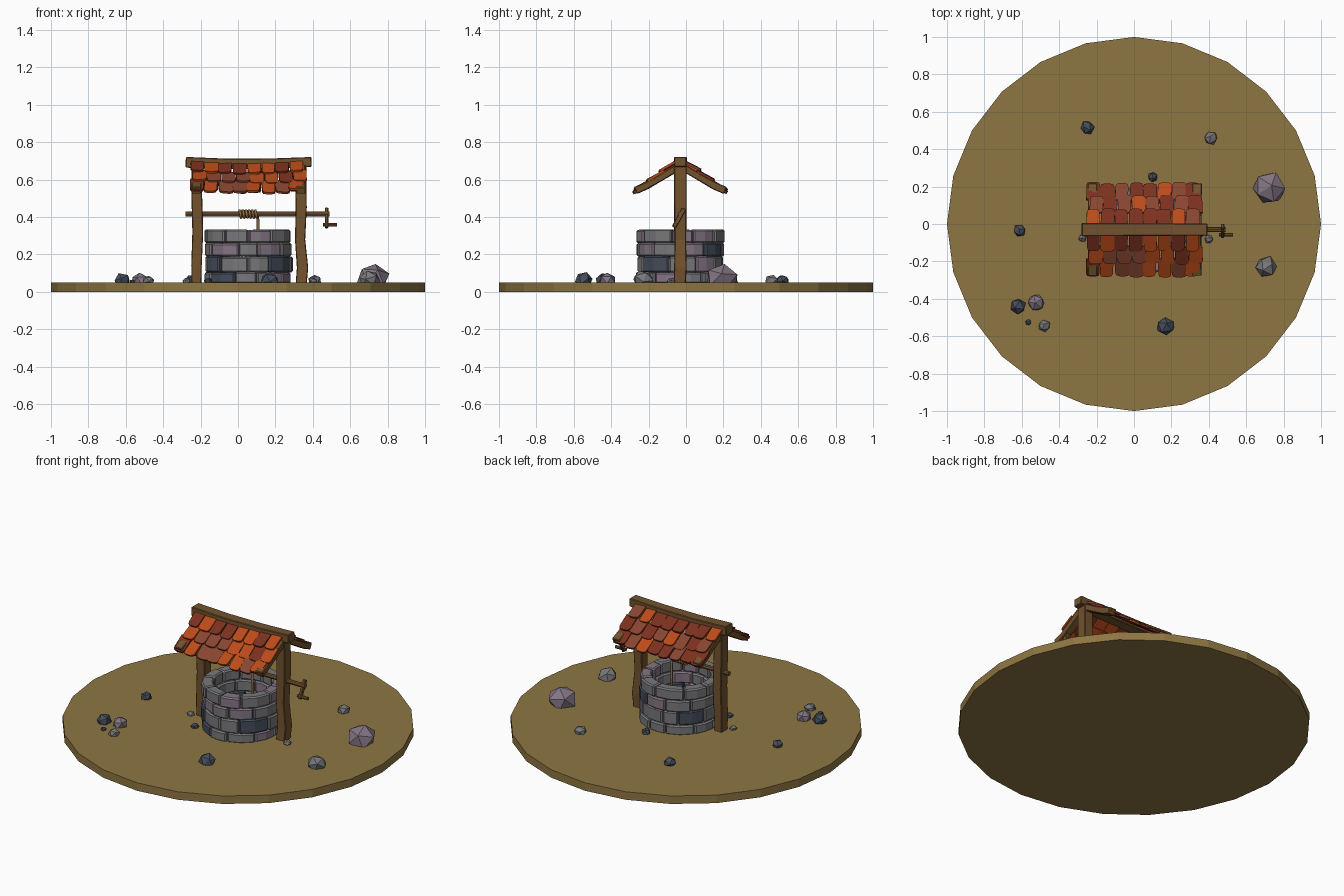
import bpy, bmesh, math, random
from mathutils import Vector, Matrix

if "Cube" in bpy.data.objects:
    bpy.data.objects.remove(bpy.data.objects["Cube"])

random.seed(7)
CX, CY, TOP = 0.055, -0.03, 0.05          # well centre and ground level


def mat(name, r, g, b):
    m = bpy.data.materials.new(name)
    m.diffuse_color = (r, g, b, 1)
    m.use_nodes = True
    m.node_tree.nodes["Principled BSDF"].inputs["Base Color"].default_value = m.diffuse_color
    return m


DIRT = mat("dirt", .27, .18, .055)
WOOD = mat("wood", .17, .085, .027)
ROPE = mat("rope", .30, .17, .06)
STONES = [mat("grey_stone", .19, .185, .195), mat("lilac_stone", .23, .18, .23),
          mat("blue_stone", .06, .075, .105)]
TILES = [mat("orange_tile", .50, .07, .01), mat("brown_tile", .25, .06, .03),
         mat("red_tile", .20, .03, .013)]


def finish(name, bm, mats, bevel=0):
    bmesh.ops.recalc_face_normals(bm, faces=bm.faces)
    me = bpy.data.meshes.new(name)
    bm.to_mesh(me)
    bm.free()
    for m in mats:
        me.materials.append(m)
    ob = bpy.data.objects.new(name, me)
    bpy.context.collection.objects.link(ob)
    if bevel:
        mod = ob.modifiers.new("bevel", "BEVEL")
        mod.width, mod.segments = bevel, 1
        mod.limit_method, mod.angle_limit = "ANGLE", math.radians(50)
    return ob


def loft(bm, sections, mi=0):
    """Skin equal-length point loops into a closed solid."""
    rings = [[bm.verts.new(p) for p in s] for s in sections]
    n = len(rings[0])
    faces = [bm.faces.new(rings[0]), bm.faces.new(rings[-1][::-1])]
    for a, b in zip(rings, rings[1:]):
        for i in range(n):
            j = (i + 1) % n
            faces.append(bm.faces.new((a[i], a[j], b[j], b[i])))
    for f in faces:
        f.material_index = mi


def beam(name, pts, w, h, side):
    """Rectangular timber along pts; w is measured along the side axis."""
    pts, side, secs = [Vector(p) for p in pts], Vector(side), []
    for i, p in enumerate(pts):
        d = (pts[min(i + 1, len(pts) - 1)] - pts[max(i - 1, 0)]).normalized()
        up = d.cross(side).normalized()
        k = random.uniform(.93, 1.07)
        secs.append([p + side * w / 2 * a * k + up * h / 2 * b * k
                     for a, b in ((-1, -1), (1, -1), (1, 1), (-1, 1))])
    bm = bmesh.new()
    loft(bm, secs)
    return finish(name, bm, [WOOD], .004)


def rod(name, a, b, r, sides=8):
    a, b = Vector(a), Vector(b)
    bm = bmesh.new()
    q = (b - a).to_track_quat("Z", "Y").to_matrix().to_4x4()
    bmesh.ops.create_cone(bm, cap_ends=True, segments=sides, radius1=r, radius2=r,
                          depth=(b - a).length,
                          matrix=Matrix.Translation((a + b) / 2) @ q)
    return finish(name, bm, [WOOD])


# ground disc
bm = bmesh.new()
bmesh.ops.create_cone(bm, cap_ends=True, segments=24, radius1=1, radius2=1, depth=TOP,
                      matrix=Matrix.Translation((0, 0, TOP / 2)))
finish("ground", bm, [DIRT])

# well wall: four courses of curved blocks
levels = [.045, .105, .19, .262, .332]
for c, (z0, z1) in enumerate(zip(levels, levels[1:])):
    bm = bmesh.new()
    n = 10
    cuts = [(i + random.uniform(-.2, .2) + .5 * (c % 2)) * math.tau / n for i in range(n)]
    cuts.append(cuts[0] + math.tau)
    last = -1
    for a0, a1 in zip(cuts, cuts[1:]):
        ro, ri = .232 + random.uniform(-.006, .008), .165 + random.uniform(-.006, .006)
        zt = z1 + random.uniform(-.003, .003)
        secs = []
        for k in range(3):
            a = a0 + .008 + (a1 - a0 - .016) * k / 2
            secs.append([(CX + r * math.cos(a), CY + r * math.sin(a), z)
                         for r, z in ((ri, z0), (ro, z0), (ro, zt), (ri, zt))])
        last = random.choice([i for i in (0, 0, 1, 2) if i != last or i == 0])
        loft(bm, secs, last)
    finish(f"wall_course_{c + 1}", bm, STONES, .008)

# posts, ridge beam
beam("left_post", [(-.222, CY, .045), (-.222, CY, .14), (-.215, CY, .32), (-.22, CY, .5),
                   (-.222, CY, .68)], .064, .055, (0, 1, 0))
beam("right_post", [(.338, CY - .004, .045), (.345, CY, .13), (.332, CY, .28), (.338, CY, .45),
                    (.335, CY, .68)], .064, .058, (0, 1, 0))
beam("ridge_beam", [(-.28, CY, .693), (-.06, CY, .684), (.18, CY, .686), (.393, CY, .695)],
     .066, .055, (0, 1, 0))

# rafters on both slopes at each post
for end, x in (("left", -.222), ("right", .337)):
    for side, s in (("front", -1), ("back", 1)):
        beam(f"{end}_{side}_rafter",
             [(x, CY + s * d, z) for d, z in ((.015, .665), (.11, .608), (.18, .568), (.24, .542))],
             .048, .038, (1, 0, 0))

# roof tiles: three overlapping rows per slope, sagging in the middle
rows = [(.02, .695, .107, .645), (.085, .645, .177, .592), (.155, .597, .245, .541)]
for side, s in (("front", -1), ("back", 1)):
    bm = bmesh.new()
    for r, (d0, z0, d1, z1) in enumerate(rows):
        for i in range(8):
            x = -.215 + i * .076 + (.012 if r % 2 else -.004)
            sag = .016 * (1 - ((x - .05) / .31) ** 2)
            t = Vector((random.uniform(-.006, .006), s * (d1 - d0),
                        z1 - z0 + random.uniform(-.005, .006)))
            L = t.length + random.uniform(-.006, .006)
            t.normalize()
            u = Vector((1, 0, random.uniform(-.06, .06))).normalized()
            nrm = u.cross(t) * s
            o = Vector((x, CY + s * d0, z0 - sag))
            w = random.uniform(.034, .039)
            shape = ((-w, 0), (w, 0), (w, L - .02), (w * .85, L - .005), (w * .4, L),
                     (-w * .4, L), (-w * .85, L - .005), (-w, L - .02))
            loft(bm, [[o + u * a + t * b + nrm * h for a, b in shape] for h in (0, .013)],
                 random.randrange(3))
    finish(f"{side}_roof_tiles", bm, TILES)

# winch axle with crank
AZ = .416
rod("axle", (-.28, CY, AZ), (.49, CY, AZ), .014)
beam("crank_arm", [(.474, CY + .02, AZ + .03), (.474, CY - .035, AZ - .072)], .018, .026, (1, 0, 0))
rod("crank_handle", (.455, CY - .028, .359), (.528, CY - .028, .359), .01)

# rope: coils on the axle, then a drop into the well
pts = [(.005 + .1 * i / 60, CY + .02 * math.cos(i * math.tau / 10),
        AZ + .02 * math.sin(i * math.tau / 10)) for i in range(61)]
pts += [(.107, CY + .02, AZ - .03), (.107, CY + .015, .1)]
cu = bpy.data.curves.new("rope", "CURVE")
cu.dimensions, cu.bevel_depth, cu.bevel_resolution = "3D", .007, 1
cu.use_fill_caps = True
sp = cu.splines.new("POLY")
sp.points.add(len(pts) - 1)
for p, co in zip(sp.points, pts):
    p.co = (*co, 1)
cu.materials.append(ROPE)
rope = bpy.data.objects.new("rope", cu)
bpy.context.collection.objects.link(rope)
rope.select_set(True)
bpy.context.view_layer.objects.active = rope
bpy.ops.object.convert(target="MESH")

# scattered rocks: x, y, radius, colour
rocks = [(-.61, -.035, .034, 2), (-.62, -.44, .044, 2), (-.525, -.42, .047, 1),
         (-.48, -.545, .034, 0), (-.565, -.525, .016, 2), (.17, -.545, .05, 2),
         (.705, -.23, .058, 0), (.722, .19, .09, 1), (.41, .46, .038, 0),
         (-.25, .515, .037, 2), (.1, .25, .027, 2), (-.275, -.075, .022, 0),
         (.4, -.08, .024, 0), (-.16, -.2, .025, 2)]
for i, (x, y, r, c) in enumerate(rocks):
    bm = bmesh.new()
    bmesh.ops.create_icosphere(bm, subdivisions=1, radius=r)
    spin = Matrix.Rotation(random.uniform(0, 6), 3, "Z") @ Matrix.Rotation(random.uniform(0, 1), 3, "X")
    for v in bm.verts:
        p = spin @ (v.co * random.uniform(.92, 1.1))
        v.co = (x + p.x, y + p.y, max(TOP - .02, TOP + r * .25 + p.z * .88))
    finish(f"rock_{i + 1}", bm, [STONES[c]])
